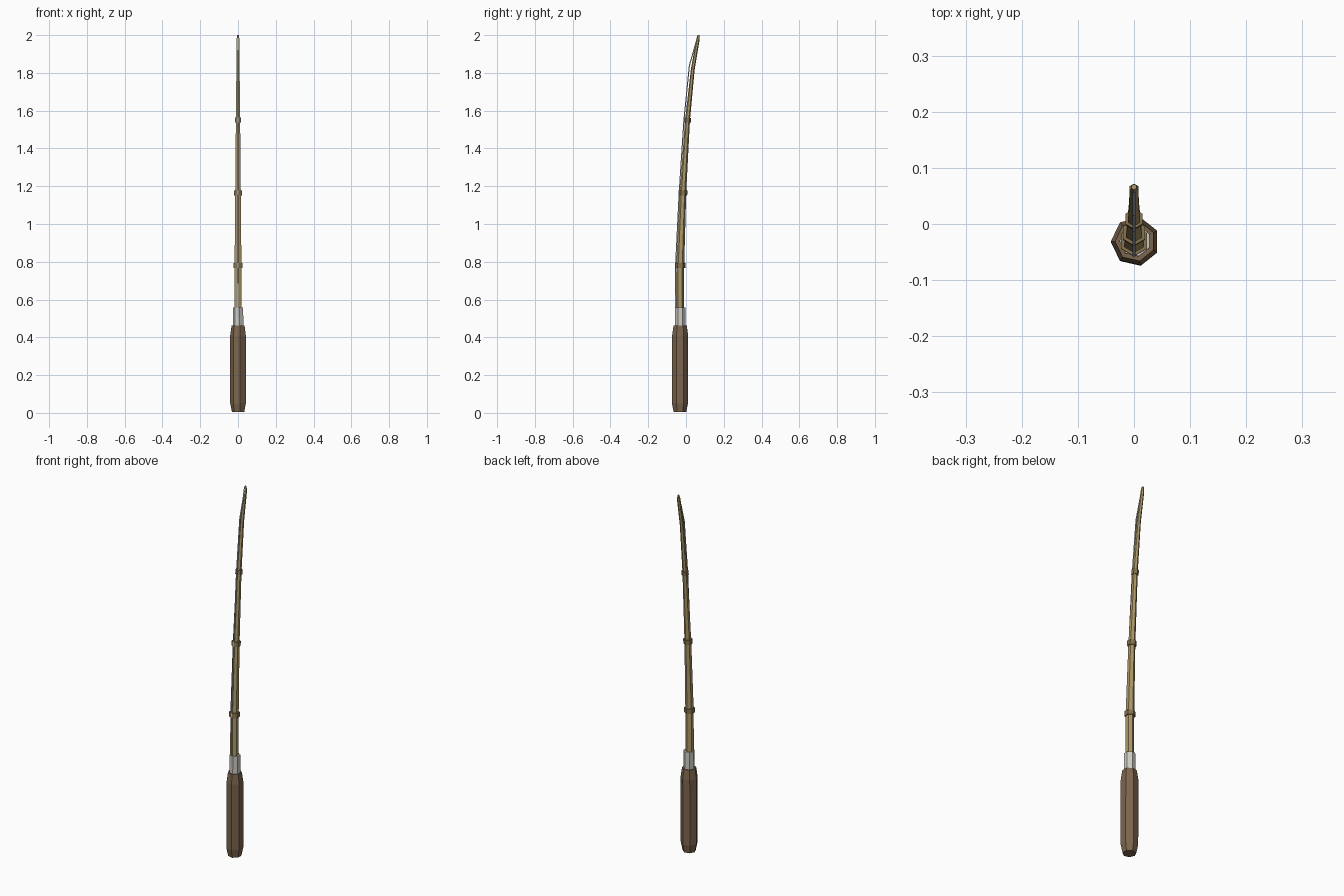
import bpy, math
from mathutils import Vector

if "Cube" in bpy.data.objects:
    bpy.data.objects.remove(bpy.data.objects["Cube"])


def material(name, rgb):
    m = bpy.data.materials.new(name)
    m.diffuse_color = (*rgb, 1)
    m.use_nodes = True
    m.node_tree.nodes["Principled BSDF"].inputs["Base Color"].default_value = m.diffuse_color
    return m


def tube(name, stations, sides, phase, mat=None):
    """Loft n-sided rings; each station is (y, z, radius), tilted along the path."""
    pts = [Vector((0, y, z)) for y, z, r in stations]
    verts, faces = [], []
    off = 0.0022 if sides == 7 else 0
    for i, (y, z, r) in enumerate(stations):
        t = (pts[min(i + 1, len(pts) - 1)] - pts[max(i - 1, 0)]).normalized()
        side = Vector((0, t.z, -t.y))
        for k in range(sides):
            a = phase + 2 * math.pi * k / sides
            verts.append(pts[i] + Vector((r * math.cos(a) + off, 0, 0)) + side * r * math.sin(a))
    for i in range(len(stations) - 1):
        for k in range(sides):
            a, b = i * sides + k, i * sides + (k + 1) % sides
            faces.append((a, b, b + sides, a + sides))
    faces.append(tuple(reversed(range(sides))))
    faces.append(tuple(range(len(verts) - sides, len(verts))))
    me = bpy.data.meshes.new(name)
    me.from_pydata(verts, [], faces)
    ob = bpy.data.objects.new(name, me)
    bpy.context.collection.objects.link(ob)
    if mat:
        me.materials.append(mat)
    return ob


wood = material("dark_wood", (0.20, 0.13, 0.075))
cane = material("cane", (0.42, 0.32, 0.14))
binding = material("binding", (0.24, 0.17, 0.08))
metal = material("metal", (0.62, 0.60, 0.55))
cord = material("cord", (0.45, 0.48, 0.50))

# Seven-sided grip and the metal collar above it
tube("handle", [(-.032, .004, .034), (-.032, .05, .0435), (-.031, .41, .0435),
                (-.031, .462, .036)], 7, math.pi, wood)
tube("collar", [(-.03, .455, .029), (-.03, .557, .028)], 7, math.pi, metal)

# Curved six-sided shaft
tube("shaft", [(-.031, .5, .0215), (-.0305, .78, .021), (-.016, 1.165, .017),
               (.008, 1.55, .013), (.036, 1.82, .010), (.063, 1.975, .009),
               (.066, 2.0, .005)], 6, math.pi / 2, cane)

# Binding bands
for i, (y, z, r, lean) in enumerate([(-.0305, .78, .027, .02), (-.016, 1.165, .023, .05),
                                     (.008, 1.55, .018, .085)]):
    tube(f"band_{i + 1}", [(y - .013 * lean, z - .013, r), (y + .013 * lean, z + .013, r)],
         6, math.pi / 2, binding)

# Line running up the front of the shaft to the tip
tube("line", [(-.054, .5, .004), (-.055, .78, .004), (-.036, 1.165, .004),
              (-.011, 1.55, .004), (.018, 1.84, .004), (.060, 1.985, .004)],
     4, math.pi / 4, cord)
